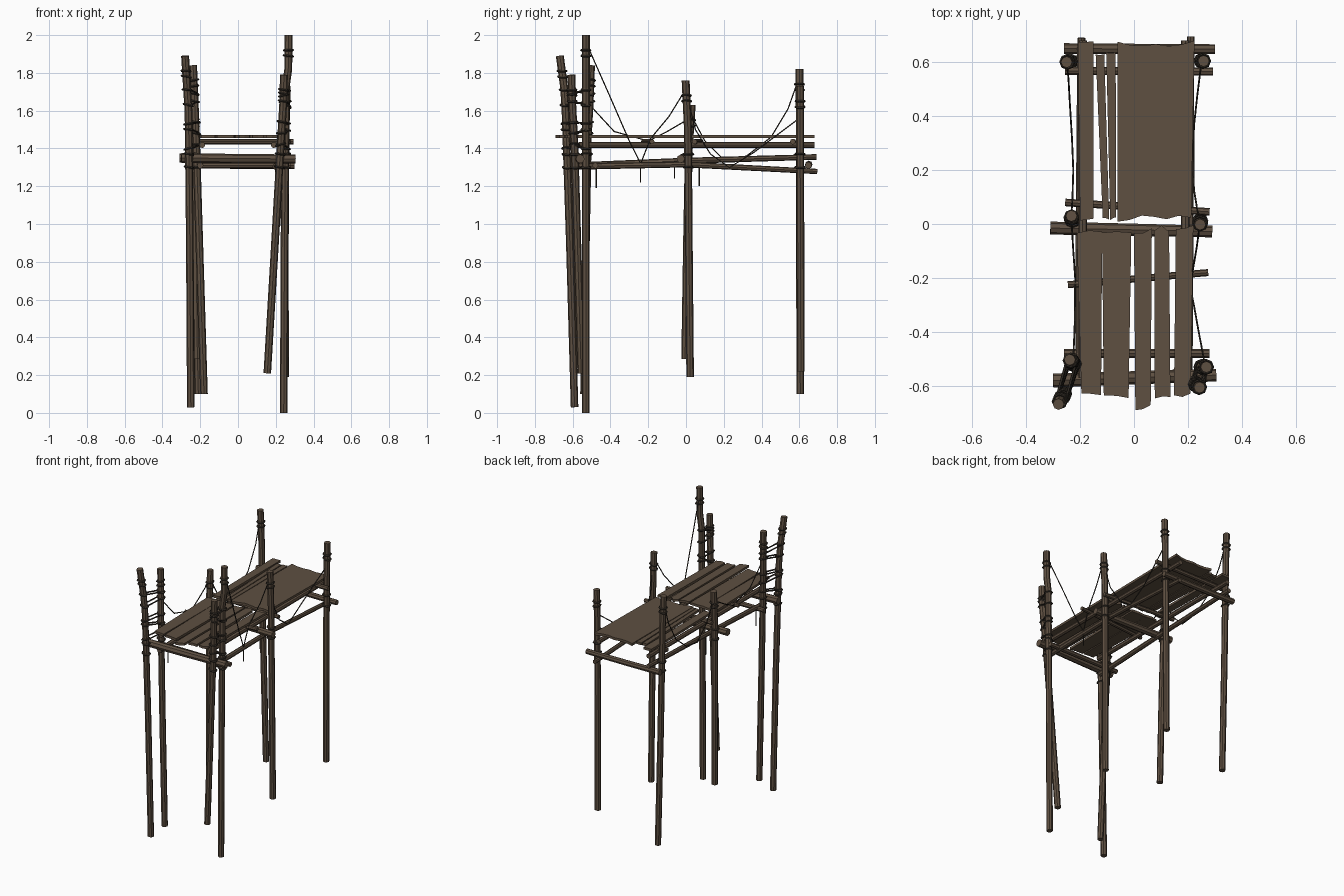
import bpy, bmesh, math, random
from mathutils import Vector

if "Cube" in bpy.data.objects:
    bpy.data.objects.remove(bpy.data.objects["Cube"])
random.seed(4)

def mat(name, rgb):
    m = bpy.data.materials.new(name)
    m.diffuse_color = (*rgb, 1)
    m.use_nodes = True
    m.node_tree.nodes["Principled BSDF"].inputs["Base Color"].default_value = m.diffuse_color
    return m

WOOD = mat("weathered brown wood", (0.112, 0.079, 0.053))
ROPE = mat("dark rope", (0.035, 0.028, 0.021))

def finish(name, bm, m):
    bmesh.ops.recalc_face_normals(bm, faces=bm.faces)
    me = bpy.data.meshes.new(name)
    bm.to_mesh(me)
    bm.free()
    me.materials.append(m)
    ob = bpy.data.objects.new(name, me)
    bpy.context.collection.objects.link(ob)
    return ob

def tube(name, pts, r0, r1=None, sides=8, m=WOOD):
    """Flat-sided pole following a path, tapering from r0 to r1."""
    r1 = r0 if r1 is None else r1
    pts = [Vector(p) for p in pts]
    whole = (pts[-1] - pts[0]).normalized()
    ref = Vector((0, 0, 1)) if abs(whole.x) > 0.7 else Vector((1, 0, 0))
    bm = bmesh.new()
    rings = []
    for i, p in enumerate(pts):
        d = (pts[min(i + 1, len(pts) - 1)] - pts[max(i - 1, 0)]).normalized()
        u = d.cross(ref).normalized()
        v = d.cross(u)
        r = r0 + (r1 - r0) * i / (len(pts) - 1)
        rings.append([bm.verts.new(p + r * (math.cos(a) * u + math.sin(a) * v))
                      for a in [2 * math.pi * k / sides for k in range(sides)]])
    for a, b in zip(rings, rings[1:]):
        for k in range(sides):
            j = (k + 1) % sides
            bm.faces.new((a[k], a[j], b[j], b[k]))
    bm.faces.new(rings[0])
    bm.faces.new(rings[-1])
    return finish(name, bm, m)

def at_height(path, z):
    for a, b in zip(path, path[1:]):
        if a[2] <= z <= b[2]:
            return Vector(a).lerp(Vector(b), (z - a[2]) / (b[2] - a[2]))
    return Vector(path[-1])

def lashing(name, path, z, r=0.025):
    """Rope ring tied round a post."""
    c = at_height(path, z)
    tilt = random.uniform(-0.25, 0.25)
    bm = bmesh.new()
    rings = []
    for k in range(8):
        a = k * math.pi / 4
        out = Vector((math.cos(a), math.sin(a), tilt * math.cos(a)))
        rings.append([bm.verts.new(c + out * (r + 0.005 * math.cos(t)) + Vector((0, 0, 0.006 * math.sin(t))))
                      for t in (0, math.pi / 2, math.pi, 1.5 * math.pi)])
    for k in range(8):
        a, b = rings[k], rings[(k + 1) % 8]
        for q in range(4):
            bm.faces.new((a[q], a[(q + 1) % 4], b[(q + 1) % 4], b[q]))
    finish(name, bm, ROPE)

def plank(name, front, back, y0, y1, z=1.462, rough=0.015, n=2):
    """Board with ragged ends; front/back give the left and right x at each end."""
    def end(xs, y):
        return [(xs[0] + (xs[1] - xs[0]) * i / n, y + random.uniform(-rough, rough)) for i in range(n + 1)]
    outline = end(front, y0) + end(back, y1)[::-1]
    bm = bmesh.new()
    f = bm.faces.new([bm.verts.new((x, y, z - 0.008)) for x, y in outline])
    ext = bmesh.ops.extrude_face_region(bm, geom=[f])
    bmesh.ops.translate(bm, vec=(0, 0, 0.016),
                        verts=[g for g in ext["geom"] if isinstance(g, bmesh.types.BMVert)])
    return finish(name, bm, WOOD)

# Upright posts, bottom to top
POSTS = {
    "front_left_outer_post": [(-0.25, -0.59, 0.03), (-0.255, -0.615, 0.9), (-0.262, -0.638, 1.6), (-0.27, -0.645, 1.72), (-0.28, -0.668, 1.89)],
    "front_left_inner_post": [(-0.18, -0.54, 0.10), (-0.205, -0.53, 0.9), (-0.222, -0.52, 1.45), (-0.23, -0.51, 1.65), (-0.238, -0.503, 1.84)],
    "front_right_outer_post": [(0.242, -0.53, 0.0), (0.246, -0.53, 0.9), (0.252, -0.53, 1.55), (0.252, -0.53, 1.72), (0.266, -0.53, 1.82), (0.268, -0.53, 2.0)],
    "front_right_inner_post": [(0.155, -0.555, 0.21), (0.19, -0.572, 0.8), (0.225, -0.59, 1.4), (0.24, -0.603, 1.65), (0.243, -0.606, 1.79)],
    "middle_left_post": [(-0.215, -0.005, 0.285), (-0.222, 0.005, 0.9), (-0.23, 0.015, 1.4), (-0.232, 0.03, 1.63)],
    "middle_right_post": [(0.25, 0.022, 0.19), (0.247, 0.015, 0.9), (0.245, 0.01, 1.5), (0.245, -0.002, 1.76)],
    "back_left_post": [(-0.21, 0.605, 0.10), (-0.23, 0.603, 0.9), (-0.242, 0.602, 1.6), (-0.25, 0.6, 1.82)],
    "back_right_post": [(0.245, 0.608, 0.22), (0.248, 0.606, 0.9), (0.252, 0.604, 1.5), (0.258, 0.604, 1.73)],
}
for name, path in POSTS.items():
    tube(name, path, 0.02, 0.021)
    top = path[-1][2]
    for i, z in enumerate((1.37, 1.30, top - 0.08, top - 0.11)):
        lashing(f"{name}_lashing_{i}", path, z)

# Heavy crossbeams carrying the frame
for name, y0, y1, z, x0, x1, r in (
        ("front_crossbeam", -0.58, -0.56, 1.35, -0.30, 0.305, 0.026),
        ("middle_crossbeam", -0.015, -0.028, 1.35, -0.31, 0.29, 0.024),
        ("back_crossbeam", 0.65, 0.648, 1.315, -0.26, 0.30, 0.02)):
    tube(name, [(x0, y0, z), (0, (y0 + y1) / 2, z - 0.004), (x1, y1, z - 0.005)], r, r * 0.9)

# Thinner cross poles under the deck
for name, y0, y1, z, x0, x1, r in (
        ("front_cross_pole", -0.48, -0.48, 1.31, -0.26, 0.28, 0.016),
        ("front_bay_cross_pole", -0.225, -0.18, 1.436, -0.245, 0.275, 0.013),
        ("back_bay_cross_pole", 0.08, 0.045, 1.436, -0.255, 0.28, 0.014),
        ("back_cross_pole", 0.568, 0.565, 1.436, -0.255, 0.293, 0.015)):
    tube(name, [(x0, y0, z), (x1, y1, z)], r)

# Long side rails, lower pair and the pair carrying the planks
tube("left_lower_rail", [(-0.20, -0.57, 1.31), (-0.20, 0, 1.335), (-0.195, 0.69, 1.355)], 0.017, 0.015)
tube("right_lower_rail", [(0.20, -0.57, 1.305), (0.205, 0, 1.315), (0.21, 0.695, 1.278)], 0.017, 0.014)
for s, side in ((-1, "left"), (1, "right")):
    tube(f"{side}_deck_bearer", [(s * 0.19, -0.57, 1.418), (s * 0.19, 0.68, 1.418)], 0.016)

# Deck planks, front bay then back bay
plank("front_wide_plank_edge", (-0.195, -0.122), (-0.212, -0.118), -0.635, -0.03, rough=0.008)
plank("front_wide_plank", (-0.112, -0.02), (-0.1185, -0.01), -0.645, -0.03, rough=0.012)
plank("front_long_plank", (0.005, 0.062), (0.0, 0.066), -0.68, -0.02)
plank("front_narrow_plank", (0.077, 0.135), (0.075, 0.130), -0.64, -0.02)
plank("front_right_plank", (0.148, 0.21), (0.155, 0.22), -0.632, -0.012)
plank("back_left_plank", (-0.20, -0.15), (-0.208, -0.15), 0.015, 0.68, rough=0.006)
plank("back_thin_plank_a", (-0.116, -0.092), (-0.142, -0.11), 0.02, 0.63, rough=0.006)
plank("back_thin_plank_b", (-0.088, -0.066), (-0.103, -0.068), 0.02, 0.63, rough=0.006)
plank("back_wide_plank", (-0.062, 0.212), (-0.062, 0.224), 0.02, 0.668, n=6, rough=0.012)

# Short ropes tying each pair of front posts
for side in ("left", "right"):
    a, b = POSTS[f"front_{side}_outer_post"], POSTS[f"front_{side}_inner_post"]
    for i, (za, zb) in enumerate(((1.71, 1.69), (1.63, 1.65), (1.53, 1.54), (1.50, 1.48), (1.40, 1.42))):
        p, q = at_height(a, za), at_height(b, zb)
        for s in (-0.018, 0.018):
            off = Vector((s, 0, 0))
            tube(f"front_{side}_tie_{i}", [p + off, q + off], 0.005, sides=5, m=ROPE)
        lashing(f"front_{side}_outer_tie_ring_{i}", a, za)
        lashing(f"front_{side}_inner_tie_ring_{i}", b, zb)

# Slack handrail ropes along both sides
def rope(name, pts):
    tube(name, pts, 0.0035, sides=5, m=ROPE)

rope("right_front_rope", [(0.262, -0.515, 1.93), (0.24, -0.40, 1.67), (0.222, -0.30, 1.44), (0.21, -0.24, 1.32)])
rope("right_front_rope_return", [(0.21, -0.24, 1.32), (0.215, -0.19, 1.45), (0.232, -0.09, 1.57), (0.243, -0.01, 1.70)])
rope("right_back_rope", [(0.25, 0.01, 1.66), (0.235, 0.05, 1.50), (0.222, 0.13, 1.37), (0.22, 0.23, 1.30),
                         (0.222, 0.36, 1.38), (0.235, 0.48, 1.47), (0.25, 0.60, 1.56)])
rope("left_front_rope", [(-0.225, -0.5, 1.62), (-0.22, -0.38, 1.49), (-0.218, -0.2, 1.44), (-0.225, -0.1, 1.49), (-0.232, 0.02, 1.56)])
rope("left_back_rope", [(-0.232, 0.03, 1.57), (-0.228, 0.1, 1.44), (-0.225, 0.2, 1.34), (-0.23, 0.32, 1.36),
                        (-0.238, 0.45, 1.46), (-0.243, 0.54, 1.61), (-0.25, 0.6, 1.78)])

# Loose rope ends hanging under the frame
for i, (x, y, z0, z1) in enumerate(((-0.2, -0.475, 1.32, 1.19), (0.21, -0.24, 1.32, 1.22),
                                    (0.21, -0.06, 1.33, 1.24), (-0.2, 0.07, 1.34, 1.20))):
    rope(f"hanging_rope_end_{i}", [(x, y, z0), (x, y, z1)])
